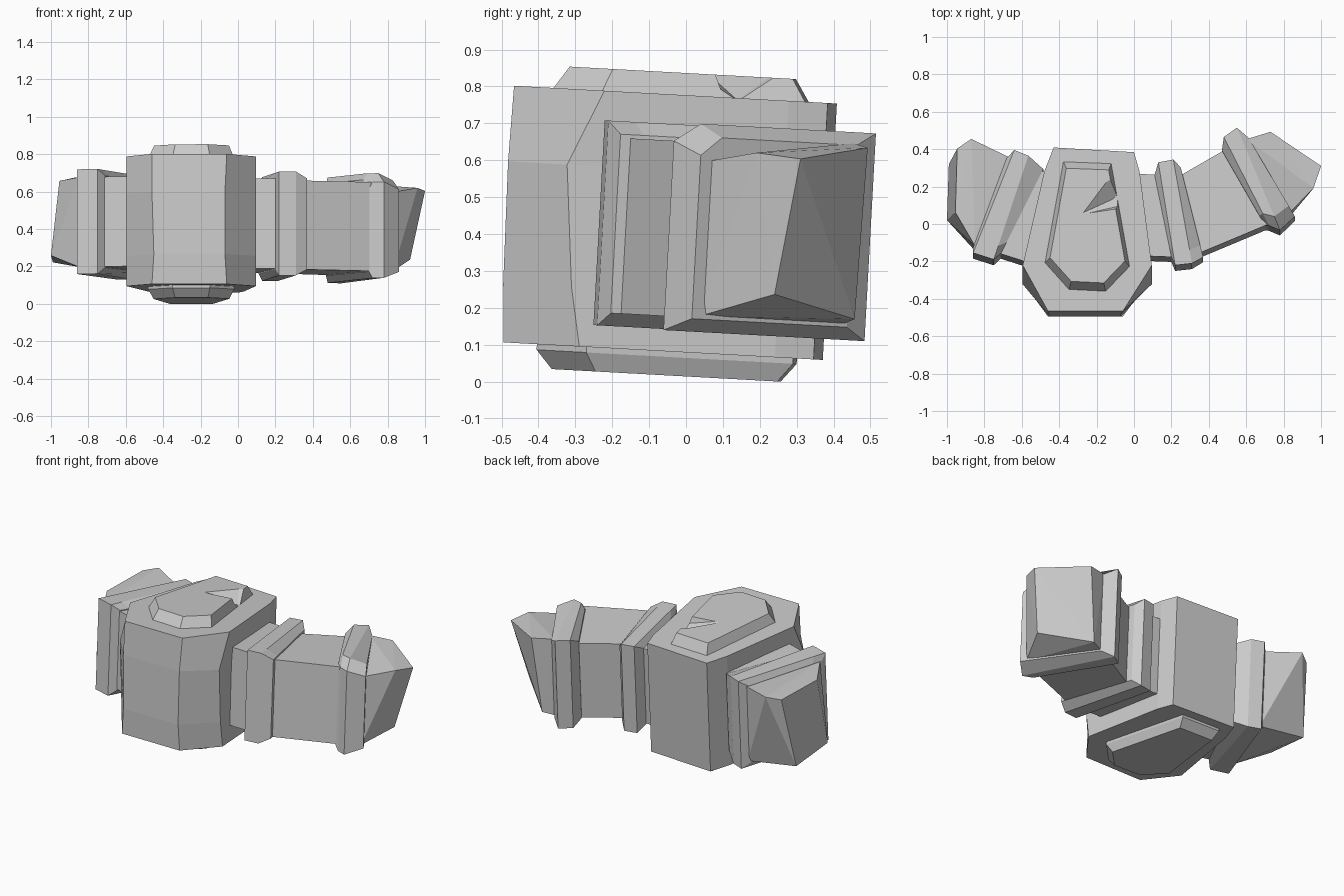
import bpy, bmesh
from mathutils import Vector

if "Cube" in bpy.data.objects:
    bpy.data.objects.remove(bpy.data.objects["Cube"])


def tilt(p):
    # whole model leans slightly backwards
    x, y, z = p
    return Vector((x, y + 0.055 * (z - 0.43), z - 0.055 * y))


def finish(name, bm):
    bmesh.ops.recalc_face_normals(bm, faces=bm.faces[:])
    mesh = bpy.data.meshes.new(name)
    bm.to_mesh(mesh)
    bm.free()
    ob = bpy.data.objects.new(name, mesh)
    bpy.context.collection.objects.link(ob)
    return ob


def loft(name, rings):
    bm = bmesh.new()
    rows = [[bm.verts.new(tilt(p)) for p in r] for r in rings]
    n = len(rows[0])
    for a, b in zip(rows, rows[1:]):
        for i in range(n):
            j = (i + 1) % n
            bm.faces.new((a[i], a[j], b[j], b[i]))
    bm.faces.new(rows[0])
    bm.faces.new(rows[-1])
    return finish(name, bm)


def hull(name, points):
    bm = bmesh.new()
    for p in points:
        bm.verts.new(tilt(p))
    bmesh.ops.convex_hull(bm, input=bm.verts[:])
    bmesh.ops.dissolve_limit(bm, angle_limit=0.02, verts=bm.verts[:], edges=bm.edges[:])
    return finish(name, bm)


def section(front, back, z0, z1, wear=0.0):
    # upright slice through an arm; wear lowers and cuts its front top corner
    f, b = Vector(front), Vector(back)
    g = f.lerp(b, 0.13)
    return [(*f, z0), (*b, z0), (*b, z1), (*g, z1), (*f, z1 - wear)]


def rib(name, pairs, z0, z1, wear=0.0):
    rise = (0.035, 0, 0, 0.035)
    loft(name, [section(f, b, z0 + d, z1 - d, wear) for (f, b), d in zip(pairs, rise)])


def plan(pts, z):
    return [(x, y, z) for x, y in pts]


def shrink(pts, s, c=(-0.24, -0.02)):
    return [(c[0] + (x - c[0]) * s, c[1] + (y - c[1]) * s) for x, y in pts]


# central block: the front corner chamfer changes with height
def block_ring(z, side_y, front_y, xl, xr):
    return plan([(-0.43, 0.39), (0.0, 0.365), (0.03, 0.26), (0.095, side_y),
                 (xr, front_y), (xl, front_y), (-0.595, side_y), (-0.48, 0.26)], z)


loft("central_block", [block_ring(0.08, -0.27, -0.475, -0.46, -0.06),
                       block_ring(0.24, -0.30, -0.485, -0.45, -0.07),
                       block_ring(0.57, -0.33, -0.49, -0.46, -0.07),
                       block_ring(0.775, -0.24, -0.485, -0.46, -0.06)])

# raised plates on the top and bottom of the block
plate = [(-0.38, 0.32), (-0.12, 0.31), (-0.02, -0.25),
         (-0.15, -0.385), (-0.35, -0.375), (-0.48, -0.23)]
top = loft("top_plate", [plan(plate, 0.765), plan(shrink(plate, 0.87), 0.835)])
loft("bottom_plate", [plan(plate, 0.09), plan(plate, 0.065), plan(shrink(plate, 0.88), 0.015)])

# chipped notch in the top plate
chip = hull("chip_cutter", plan([(-0.31, 0.02), (-0.16, 0.22), (0.02, 0.26), (0.02, 0.07)], 0.85)
            + plan([(-0.1, 0.12), (0.02, 0.19), (0.02, 0.1)], 0.77))
chip.hide_render = True
chip.hide_set(True)
cut = top.modifiers.new("chip", 'BOOLEAN')
cut.object = chip
cut.solver = 'EXACT'

# right arm: neck, rib, beam, rib, slanted tip
loft("right_neck", [section((-0.03, -0.18), (-0.06, 0.26), 0.18, 0.66),
                    section((0.23, -0.19), (0.13, 0.25), 0.18, 0.66)])
rib("right_inner_rib", [((0.2, -0.19), (0.11, 0.25)), ((0.22, -0.235), (0.13, 0.315)),
                        ((0.31, -0.225), (0.21, 0.33)), ((0.37, -0.19), (0.25, 0.29))],
    0.14, 0.695)
loft("right_beam", [section((0.32, -0.18), (0.2, 0.22), 0.175, 0.65),
                    section((0.75, 0.0), (0.53, 0.41), 0.175, 0.65)])
rib("right_outer_rib", [((0.70, -0.02), (0.47, 0.38)), ((0.72, -0.02), (0.48, 0.45)),
                        ((0.78, -0.045), (0.55, 0.5)), ((0.86, 0.03), (0.61, 0.45))],
    0.137, 0.70, 0.05)
hull("right_tip", [(0.83, 0.05, 0.18), (0.6, 0.44, 0.18), (0.83, 0.05, 0.6), (0.6, 0.44, 0.67),
                   (0.92, 0.25, 0.25), (0.68, 0.47, 0.195), (1.0, 0.3, 0.62),
                   (0.96, 0.18, 0.63), (0.73, 0.48, 0.66)])

# left arm: neck, rib, slanted tip
loft("left_neck", [section((-0.72, -0.17), (-0.52, 0.28), 0.19, 0.67),
                   section((-0.5, -0.24), (-0.35, 0.22), 0.19, 0.67)])
rib("left_rib", [((-0.86, -0.14), (-0.68, 0.34)), ((-0.86, -0.17), (-0.64, 0.38)),
                 ((-0.75, -0.205), (-0.565, 0.35)), ((-0.71, -0.17), (-0.485, 0.28))],
    0.15, 0.71)
hull("left_tip", [(-0.85, -0.13, 0.19), (-0.66, 0.34, 0.19), (-0.85, -0.13, 0.67),
                  (-0.66, 0.34, 0.67), (-1.0, 0.03, 0.26), (-0.99, 0.33, 0.24),
                  (-0.955, 0.05, 0.66), (-0.945, 0.39, 0.68), (-0.87, 0.44, 0.7)])
